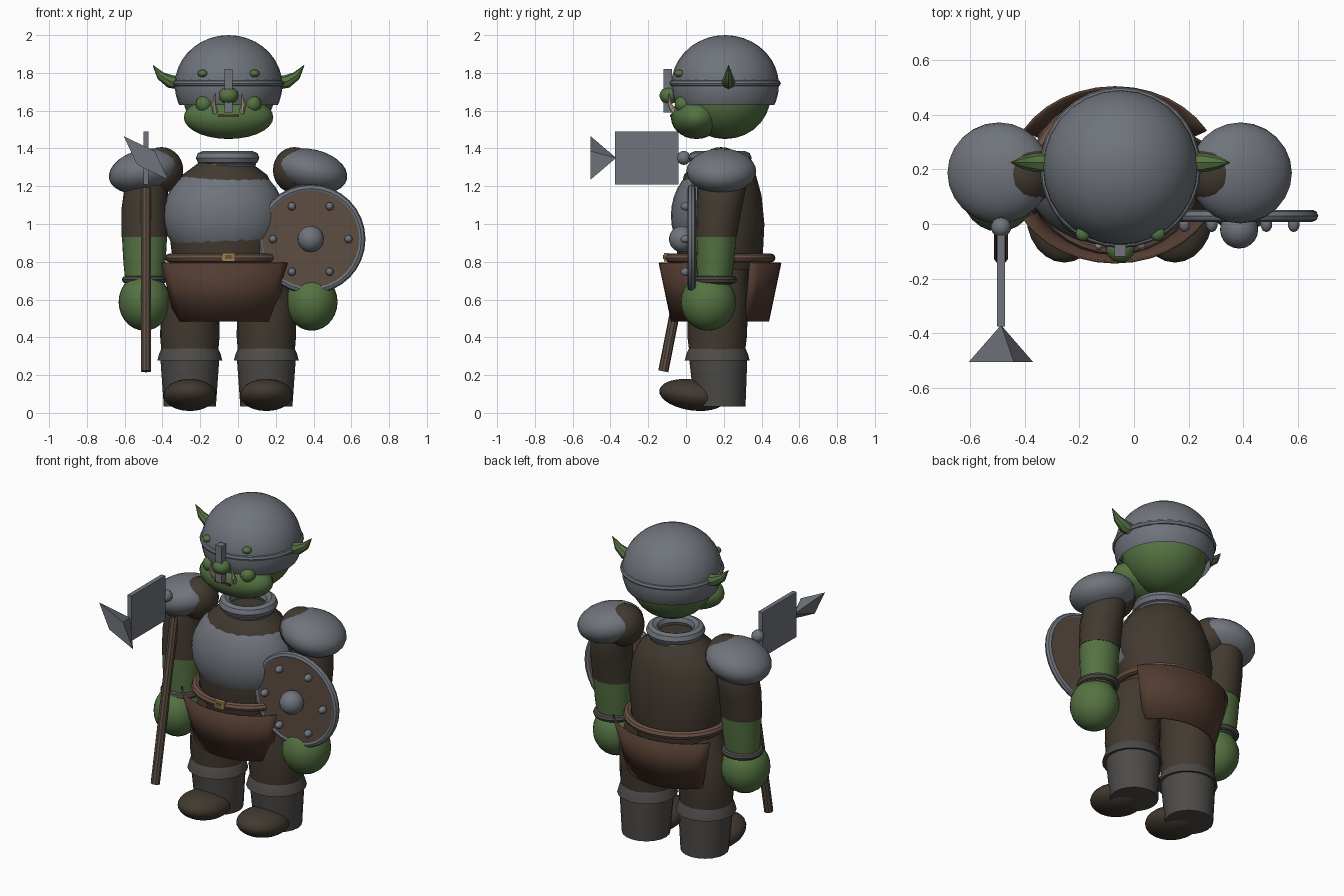
import bpy, bmesh, math
from mathutils import Vector

if "Cube" in bpy.data.objects:
    bpy.data.objects.remove(bpy.data.objects["Cube"])

def mat(name, c):
    m = bpy.data.materials.new(name)
    m.diffuse_color = (*c, 1)
    m.use_nodes = True
    m.node_tree.nodes["Principled BSDF"].inputs["Base Color"].default_value = m.diffuse_color
    return m

METAL = mat("steel", (0.16, 0.175, 0.2))
SKIN = mat("green_skin", (0.09, 0.17, 0.055))
CLOTH = mat("dark_cloth", (0.055, 0.042, 0.03))
BOOT = mat("boot_leather", (0.075, 0.07, 0.065))
SKIRT = mat("skirt_leather", (0.085, 0.045, 0.03))
BELT = mat("belt_leather", (0.15, 0.085, 0.06))
WOOD = mat("wood", (0.11, 0.075, 0.055))
GOLD = mat("brass", (0.35, 0.22, 0.07))
IVORY = mat("ivory", (0.5, 0.45, 0.32))
DARK = mat("mouth_red", (0.08, 0.03, 0.02))

def finish(name, m, o=None, smooth=True):
    o = o or bpy.context.object
    o.name = name
    o.data.materials.append(m)
    if smooth:
        bpy.ops.object.select_all(action='DESELECT')
        o.select_set(True)
        bpy.context.view_layer.objects.active = o
        bpy.ops.object.shade_smooth_by_angle(angle=math.radians(35))
    return o

def ball(name, loc, size, m, rot=(0, 0, 0), seg=24, rings=14):
    bpy.ops.mesh.primitive_uv_sphere_add(segments=seg, ring_count=rings, radius=1, location=loc, rotation=rot)
    bpy.context.object.scale = size
    return finish(name, m)

def ring(name, loc, r, minor, m, scale=(1, 1, 1), rot=(0, 0, 0)):
    bpy.ops.mesh.primitive_torus_add(major_radius=r, minor_radius=minor, major_segments=32,
                                     minor_segments=8, location=loc, rotation=rot)
    bpy.context.object.scale = scale
    return finish(name, m)

def box(name, loc, size, m):
    bpy.ops.mesh.primitive_cube_add(size=1, location=loc)
    bpy.context.object.scale = size
    return finish(name, m, smooth=False)

def from_bmesh(name, bm, m, smooth=True):
    bmesh.ops.recalc_face_normals(bm, faces=bm.faces)
    me = bpy.data.meshes.new(name)
    bm.to_mesh(me)
    bm.free()
    o = bpy.data.objects.new(name, me)
    bpy.context.collection.objects.link(o)
    return finish(name, m, o, smooth)

def loft(name, rows, m, seg=20):
    """Capped stack of ellipses; each row is (x, y, z, rx, ry)."""
    bm = bmesh.new()
    loops = [[bm.verts.new((x + rx * math.cos(t), y + ry * math.sin(t), z))
              for t in (2 * math.pi * i / seg for i in range(seg))] for x, y, z, rx, ry in rows]
    for a, b in zip(loops, loops[1:]):
        for i in range(seg):
            j = (i + 1) % seg
            bm.faces.new((a[i], a[j], b[j], b[i]))
    bm.faces.new(loops[0])
    bm.faces.new(loops[-1])
    return from_bmesh(name, bm, m)

def cut(o, co, no):
    """Remove the part of a ball on the side the normal points to (local coords)."""
    bm = bmesh.new()
    bm.from_mesh(o.data)
    bmesh.ops.bisect_plane(bm, geom=bm.verts[:] + bm.edges[:] + bm.faces[:],
                           plane_co=co, plane_no=no, clear_outer=True)
    bm.to_mesh(o.data)
    bm.free()

def horn(name, pts, m):
    """Tapered curve; each point is (x, y, z, radius)."""
    cu = bpy.data.curves.new(name, 'CURVE')
    cu.dimensions, cu.bevel_depth, cu.bevel_resolution, cu.use_fill_caps = '3D', 1, 2, True
    sp = cu.splines.new('POLY')
    sp.points.add(len(pts) - 1)
    for p, (x, y, z, r) in zip(sp.points, pts):
        p.co, p.radius = (x, y, z, 1), r
    o = bpy.data.objects.new(name, cu)
    bpy.context.collection.objects.link(o)
    bpy.ops.object.select_all(action='DESELECT')
    o.select_set(True)
    bpy.context.view_layer.objects.active = o
    bpy.ops.object.convert(target='MESH')
    return finish(name, m)

HX, HY = -0.05, 0.207

# Head and helmet
ball("head", (HX, HY, 1.675), (0.24, 0.24, 0.225), SKIN)
helmet = ball("helmet", (HX, HY, 1.735), (0.285, 0.285, 0.265), METAL, seg=28, rings=18)
cut(helmet, (0, 0, -0.4), (0, 0, -1))
ring("helmet_rim", (HX, HY, 1.745), 0.277, 0.018, METAL)
ball("jaw", (HX, 0.055, 1.565), (0.237, 0.135, 0.115), SKIN)
ball("nose", (HX, -0.09, 1.68), (0.052, 0.05, 0.045), SKIN)
box("nose_guard", (HX, -0.097, 1.705), (0.042, 0.045, 0.23), METAL)
box("mouth", (HX, -0.078, 1.573), (0.11, 0.012, 0.012), DARK)
for s, side in ((-1, "right"), (1, "left")):
    ball(side + "_eye", (HX + s * 0.137, -0.035, 1.797), (0.027, 0.027, 0.02), SKIN, seg=12, rings=8)
    ball(side + "_cheek", (HX + s * 0.13, -0.015, 1.635), (0.045, 0.045, 0.045), SKIN, seg=14, rings=8)
    horn(side + "_tusk", [(HX + s * 0.07, -0.06, 1.59, 0.016), (HX + s * 0.078, -0.085, 1.63, 0.013),
                          (HX + s * 0.072, -0.09, 1.69, 0.002)], IVORY)
    horn(side + "_ear", [(HX + s * 0.25, 0.225, 1.745, 0.035), (HX + s * 0.31, 0.225, 1.755, 0.035),
                         (HX + s * 0.36, 0.225, 1.785, 0.023), (HX + s * 0.4, 0.225, 1.84, 0.002)], SKIN)

# Torso, chest plate and collar
TX, TY = -0.07, 0.18
loft("tunic", [(TX, TY, 0.68, 0.24, 0.2), (TX, TY, 0.8, 0.275, 0.225), (TX, TY, 1.0, 0.3, 0.235),
               (TX, TY, 1.15, 0.28, 0.22), (TX, TY, 1.26, 0.225, 0.19), (TX, TY, 1.33, 0.13, 0.13)], CLOTH)
plate = ball("chest_plate", (-0.075, 0.17, 1.045), (0.322, 0.25, 0.285), METAL, seg=28, rings=18)
cut(plate, (0, 0.02, 0), (0, 1, 0))
ring("collar", (-0.055, TY, 1.35), 0.132, 0.036, METAL)
ring("collar_base", (-0.055, TY, 1.315), 0.125, 0.025, METAL)

# Belt, buckle and the two skirt panels
ring("belt", (TX, TY, 0.82), 0.27, 0.024, BELT, scale=(1.08, 1, 1))
box("buckle", (HX, -0.105, 0.825), (0.07, 0.025, 0.045), GOLD)
box("buckle_gap", (HX, -0.115, 0.825), (0.04, 0.012, 0.022), BELT)
for s, side in ((-1, "front"), (1, "back")):
    bm = bmesh.new()
    rows = []
    for z, rx, ry in ((0.485, 0.3, 0.255), (0.795, 0.385, 0.32)):
        rows.append([bm.verts.new((TX + rx * math.cos(t), TY + s * ry * math.sin(t), z))
                     for t in (math.radians(30 + 10 * i) for i in range(13))])
    for i in range(12):
        bm.faces.new((rows[0][i], rows[0][i + 1], rows[1][i + 1], rows[1][i]))
    o = from_bmesh(side + "_skirt_panel", bm, SKIRT)
    sol = o.modifiers.new("thickness", 'SOLIDIFY')
    sol.thickness, sol.offset = 0.01, 0

# Legs and boots
for x, side in ((-0.255, "right"), (0.15, "left")):
    loft(side + "_trouser", [(x, 0.165, 0.26, 0.145, 0.14), (x, 0.165, 0.4, 0.157, 0.157),
                             (x, 0.17, 0.6, 0.155, 0.16), (x * 0.8, 0.175, 0.76, 0.13, 0.15)], CLOTH)
    loft(side + "_boot", [(x, 0.18, 0.035, 0.138, 0.135), (x, 0.17, 0.3, 0.157, 0.155)], BOOT)
    loft(side + "_boot_cuff", [(x, 0.165, 0.278, 0.172, 0.172), (x, 0.165, 0.315, 0.162, 0.162),
                               (x, 0.165, 0.34, 0.15, 0.15)], BOOT)
    ball(side + "_foot", (x, 0.035, 0.095), (0.14, 0.178, 0.082), CLOTH, rot=(math.radians(-8), 0, 0))

# Arms, hands and shoulder pads
for s, x, side in ((-1, -0.495, "right"), (1, 0.39, "left")):
    ball(side + "_shoulder", (x - s * 0.09, 0.185, 1.285), (0.115, 0.125, 0.122), CLOTH)
    loft(side + "_sleeve", [(x, 0.16, 0.93, 0.122, 0.108), (x, 0.175, 1.08, 0.122, 0.12),
                            (x - s * 0.01, 0.19, 1.2, 0.115, 0.13), (x - s * 0.04, 0.19, 1.33, 0.08, 0.09)], CLOTH)
    loft(side + "_forearm", [(x, 0.15, 0.68, 0.1, 0.09), (x, 0.155, 0.8, 0.112, 0.1),
                             (x, 0.16, 0.94, 0.12, 0.107)], SKIN)
    ring(side + "_bracelet", (x, 0.15, 0.705), 0.1, 0.02, BOOT)
    ball(side + "_hand", (x, 0.118, 0.587), (0.137, 0.146, 0.152), SKIN)
    ball(side + "_shoulder_pad", (x, 0.187, 1.28), (0.192, 0.185, 0.115), METAL,
         rot=(0, s * math.radians(13), 0))

# Round shield with boss and studs
SH = Vector((0.385, 0.03, 0.92))
bpy.ops.mesh.primitive_cylinder_add(vertices=32, radius=0.27, depth=0.035, location=SH, rotation=(math.pi / 2, 0, 0))
finish("shield_board", WOOD)
ring("shield_rim", SH, 0.268, 0.022, METAL, rot=(math.pi / 2, 0, 0))
ball("shield_boss", SH + Vector((0, -0.05, 0)), (0.07, 0.07, 0.07), METAL, seg=20)
for i in range(6):
    t = i * math.pi / 3
    ball("shield_stud", SH + Vector((0.2 * math.cos(t), -0.03, 0.2 * math.sin(t))),
         (0.022, 0.03, 0.022), METAL, seg=10, rings=6)

# Axe: handle, joint ball, plate and flared blade
AX = -0.487
a, b = Vector((AX, -0.12, 0.22)), Vector((AX, 0.07, 1.19))
bpy.ops.mesh.primitive_cylinder_add(vertices=10, radius=0.027, depth=(b - a).length, location=(a + b) / 2)
bpy.context.object.rotation_euler = (b - a).to_track_quat('Z', 'Y').to_euler()
finish("axe_handle", WOOD)
ball("axe_joint", (AX, -0.012, 1.35), (0.037, 0.037, 0.037), METAL, seg=14, rings=8)
box("axe_plate", (AX, -0.208, 1.35), (0.028, 0.335, 0.28), METAL)
bm = bmesh.new()
base = [bm.verts.new((x, -0.505, z)) for x, z in ((-0.605, 1.465), (-0.44, 1.385), (-0.37, 1.235), (-0.535, 1.315))]
tip = bm.verts.new((AX, -0.37, 1.35))
bm.faces.new(base)
for i in range(4):
    bm.faces.new((base[i], base[(i + 1) % 4], tip))
from_bmesh("axe_blade", bm, METAL, smooth=False)
